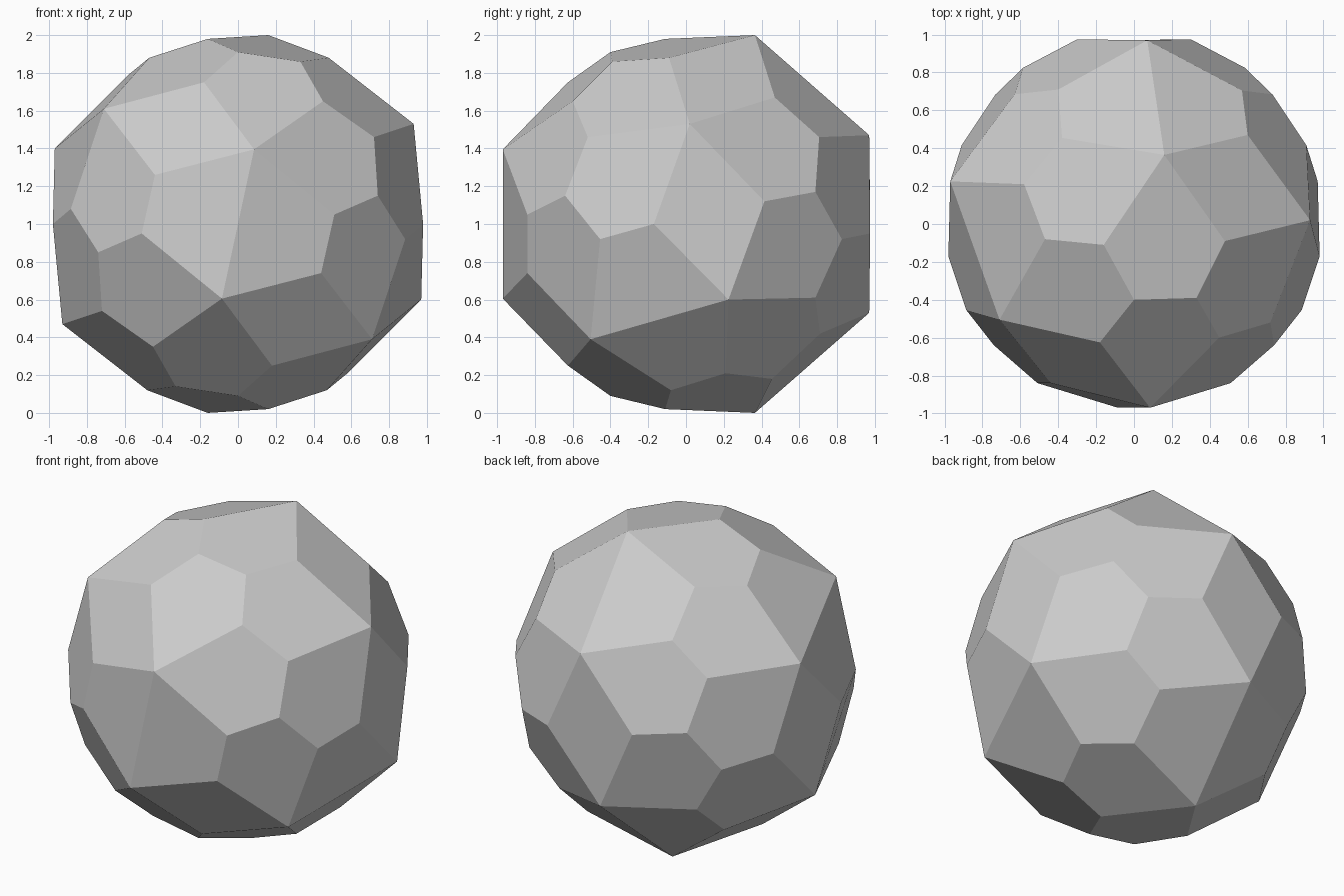
import bpy, bmesh, math

if "Cube" in bpy.data.objects:
    bpy.data.objects.remove(bpy.data.objects["Cube"])

# Half of the corners; the rest come from a half turn about the y axis.
# Outer corners, where the long edges of the pentagons meet
TIPS = [(.16, .365, 1.0), (.93, .02, .53), (.97, .225, -.40),
        (.71, -.505, -.61), (.085, -.97, .395), (.07, .97, .47)]

# Inner corners, along the short edges of the pentagons
CORNERS = [(-.16, -.11, .98), (0, -.40, .91), (.33, -.39, .86), (.48, -.09, .88),
           (.45, -.60, .65), (.72, -.52, .46), (.74, -.64, .15), (.51, -.84, .05),
           (.44, -.84, -.26), (.885, -.455, -.08), (.98, -.17, 0), (.18, -.625, -.75),
           (.47, -.08, -.88), (.58, .21, -.79), (.38, .455, -.82), (.40, .71, -.58),
           (.60, .47, .67), (.57, .705, .46), (.73, .685, .17), (.91, .415, .12),
           (.585, .825, -.08), (.63, .685, -.39), (.30, .975, -.05)]

# Faceted ball: the skin stretched over all corners
bm = bmesh.new()
for x, y, z in TIPS + CORNERS:
    bm.verts.new((x, y, z + 1))
    bm.verts.new((-x, y, 1 - z))
bmesh.ops.convex_hull(bm, input=bm.verts[:])

# Merge triangles into flat pentagons
bmesh.ops.dissolve_limit(bm, angle_limit=math.radians(6),
                         verts=bm.verts[:], edges=bm.edges[:])
bmesh.ops.recalc_face_normals(bm, faces=bm.faces[:])

mesh = bpy.data.meshes.new("faceted_ball")
bm.to_mesh(mesh)
bm.free()
ball = bpy.data.objects.new("faceted_ball", mesh)
bpy.context.collection.objects.link(ball)

# Plain grey
grey = bpy.data.materials.new("light_grey")
grey.diffuse_color = (.6, .6, .6, 1)
grey.use_nodes = True
grey.node_tree.nodes["Principled BSDF"].inputs["Base Color"].default_value = grey.diffuse_color
mesh.materials.append(grey)

# Smooth the shallow folds and keep the pentagon edges sharp
bpy.context.view_layer.objects.active = ball
ball.select_set(True)
bpy.ops.object.shade_smooth_by_angle(angle=math.radians(25))
